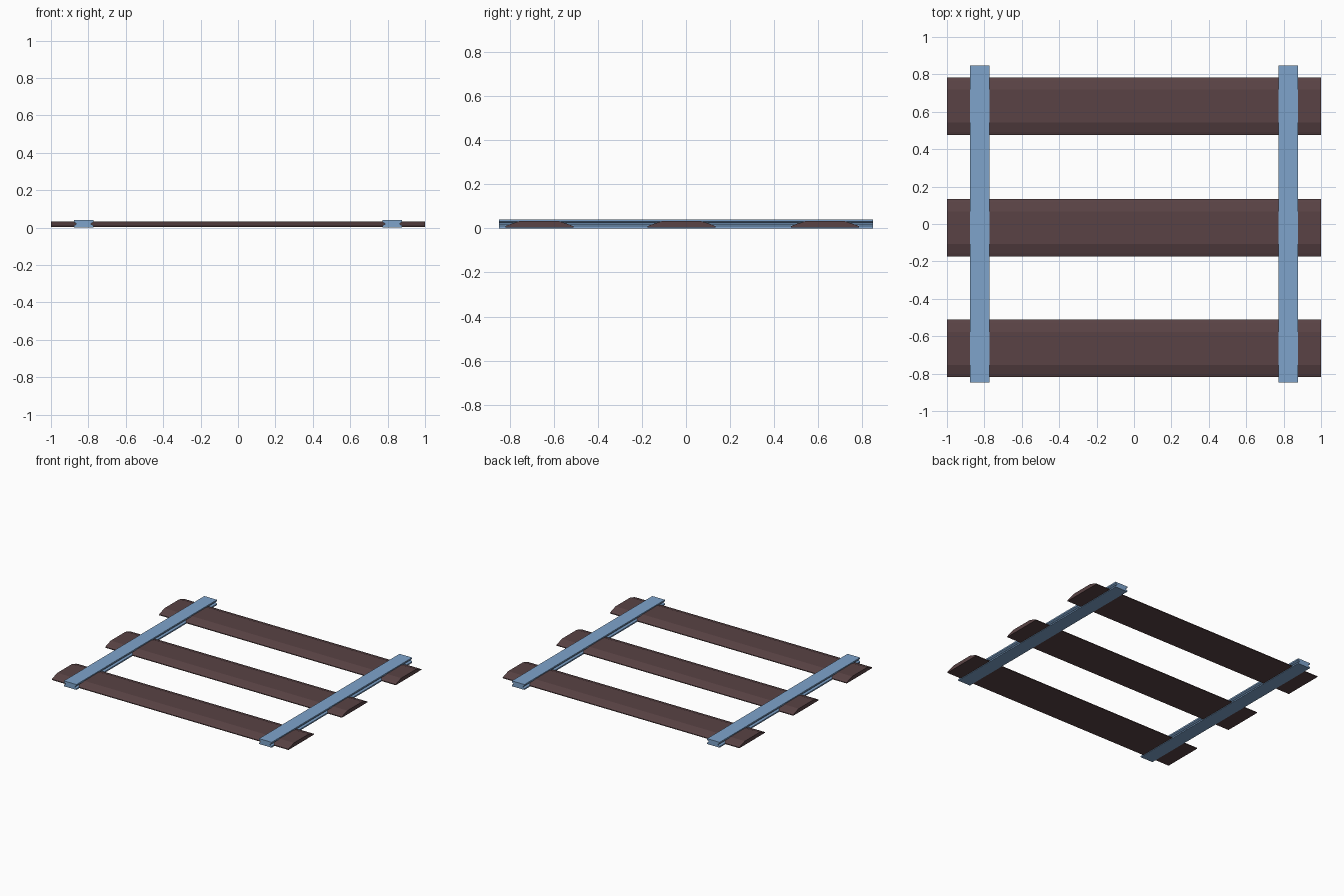
import bpy

if "Cube" in bpy.data.objects:
    bpy.data.objects.remove(bpy.data.objects["Cube"])


def material(name, color):
    m = bpy.data.materials.new(name)
    m.diffuse_color = color
    m.use_nodes = True
    m.node_tree.nodes["Principled BSDF"].inputs["Base Color"].default_value = m.diffuse_color
    return m


def prism(name, profile, place, length, mat):
    """Extrude a closed profile symmetrically; place maps (u, z, t) to xyz."""
    n = len(profile)
    verts = [place(u, z, t) for t in (-length / 2, length / 2) for u, z in profile]
    faces = [tuple(range(n))[::-1], tuple(range(n, 2 * n))]
    faces += [(i, (i + 1) % n, n + (i + 1) % n, n + i) for i in range(n)]
    mesh = bpy.data.meshes.new(name)
    mesh.from_pydata(verts, [], faces)
    mesh.materials.append(mat)
    obj = bpy.data.objects.new(name, mesh)
    bpy.context.collection.objects.link(obj)
    # consistent outward normals
    bpy.context.view_layer.objects.active = obj
    bpy.ops.object.mode_set(mode='EDIT')
    bpy.ops.mesh.select_all(action='SELECT')
    bpy.ops.mesh.normals_make_consistent(inside=False)
    bpy.ops.object.mode_set(mode='OBJECT')
    return obj


def mirrored(half):
    return half + [(-u, z) for u, z in reversed(half)]


wood = material("dark_wood", (0.10, 0.055, 0.058, 1))
steel = material("blue_steel", (0.21, 0.37, 0.60, 1))

# Sleepers: low bevelled planks running along x
sleeper = mirrored([(0.154, 0.004), (0.154, 0.010), (0.137, 0.017), (0.088, 0.033)])
for label, yc in (("front", -0.665), ("middle", -0.02), ("back", 0.63)):
    prism(label + "_sleeper", sleeper, lambda u, z, t: (t, yc + u, z), 2.0, wood)

# Rails: shallow waisted beams running along y
rail = mirrored([(0.053, 0), (0.053, 0.010), (0.040, 0.018),
                 (0.040, 0.023), (0.053, 0.030), (0.053, 0.041)])
for label, xc in (("left", -0.825), ("right", 0.825)):
    prism(label + "_rail", rail, lambda u, z, t: (xc + u, t, z), 1.696, steel)
